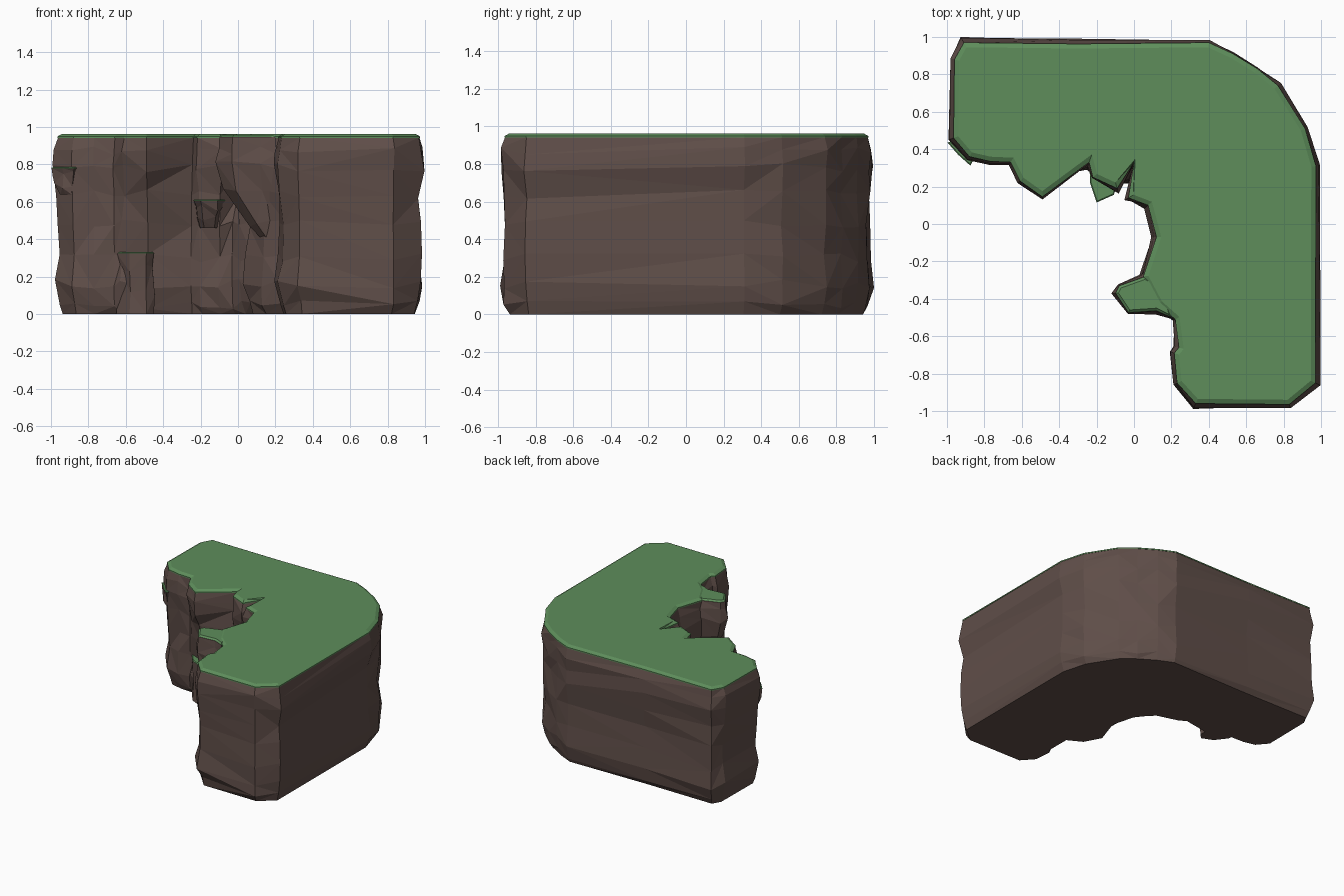
import bpy, bmesh, random
from mathutils import Vector

random.seed(4)
if "Cube" in bpy.data.objects:
    bpy.data.objects.remove(bpy.data.objects["Cube"], do_unlink=True)


def material(name, rgb):
    m = bpy.data.materials.new(name)
    m.use_nodes = True
    m.diffuse_color = (*rgb, 1)
    m.node_tree.nodes["Principled BSDF"].inputs["Base Color"].default_value = (*rgb, 1)
    return m


ROCK = material("brown rock", (0.115, 0.076, 0.066))
GRASS = material("green grass", (0.112, 0.27, 0.105))


def outward(points):
    """Mitred outward direction at each corner of a counter-clockwise outline."""
    result = []
    for i, p in enumerate(points):
        a = (p - points[i - 1]).normalized()
        b = (points[(i + 1) % len(points)] - p).normalized()
        na, nb = Vector((a.y, -a.x)), Vector((b.y, -b.x))
        result.append((na + nb) / max(0.6, 1 + na.dot(nb)))
    return result


def loft(name, rings, mat):
    """Skin a stack of rings, close both ends and split into flat facets."""
    bm = bmesh.new()
    loops = [[bm.verts.new(v) for v in ring] for ring in rings]
    n = len(loops[0])
    for low, high in zip(loops, loops[1:]):
        for i in range(n):
            j = (i + 1) % n
            a, b, c, d = low[i], low[j], high[j], high[i]
            if random.random() < 0.5:
                bm.faces.new((a, b, c))
                bm.faces.new((a, c, d))
            else:
                bm.faces.new((a, b, d))
                bm.faces.new((b, c, d))
    bm.faces.new(loops[0][::-1])
    bm.faces.new(loops[-1])
    bm.normal_update()
    bmesh.ops.triangulate(bm, faces=[f for f in bm.faces if len(f.verts) > 3],
                          ngon_method='EAR_CLIP')
    bmesh.ops.recalc_face_normals(bm, faces=bm.faces)
    mesh = bpy.data.meshes.new(name)
    bm.to_mesh(mesh)
    bm.free()
    mesh.materials.append(mat)
    obj = bpy.data.objects.new(name, mesh)
    bpy.context.collection.objects.link(obj)


def rock(name, outline, profile, rough, foot={}):
    """Rugged wall: profile lists (height, outward offset, x shift, scale about centre).
    foot moves chosen outline corners to new places towards the ground."""
    pts = [Vector(p) for p in outline]
    centre = sum(pts, Vector((0, 0))) / len(pts)
    rings = []
    for k, (z, off, shift, scale) in enumerate(profile):
        end = k in (0, len(profile) - 1)
        blend = min(1, max(0, (0.82 - z) / 0.45))
        level = [p.lerp(Vector(foot.get(i, p)), blend) for i, p in enumerate(pts)]
        ring = []
        for p, o in zip(level, outward(level)):
            q = centre + (p - centre) * scale + o * (off + random.uniform(-rough, rough) * (not end))
            dz = 0 if end else random.uniform(-0.025, 0.025)
            ring.append((q.x + shift, q.y, z + dz))
        rings.append(ring)
    loft(name, rings, ROCK)


def turf(name, outline, bottom, top, inset):
    """Grass cap with a chamfered rim."""
    pts = [Vector(p) for p in outline]
    out = outward(pts)
    mid = bottom + (top - bottom) * 0.4
    loft(name, [[(p.x - o.x * d, p.y - o.y * d, z) for p, o in zip(pts, out)]
                for z, d in ((bottom, 0), (mid, 0), (top, inset))], GRASS)


# Main L-shaped cliff; the ragged inner wall overhangs a smoother foot
cliff = [(0.33, -0.96), (0.83, -0.965), (0.97, -0.85), (0.973, 0.31),
         (0.915, 0.51), (0.77, 0.74), (0.66, 0.83), (0.53, 0.91), (0.4, 0.97),
         (-0.3, 0.963), (-0.91, 0.97), (-0.96, 0.88), (-0.965, 0.46),
         (-0.88, 0.36), (-0.77, 0.335), (-0.66, 0.33), (-0.61, 0.23),
         (-0.49, 0.145), (-0.24, 0.33), (-0.22, 0.25), (-0.09, 0.19),
         (0.0, 0.33), (-0.03, 0.14), (0.075, 0.1), (0.12, -0.07),
         (0.05, -0.28), (0.13, -0.43), (0.22, -0.51), (0.24, -0.66),
         (0.215, -0.69), (0.23, -0.85)]
foot = {16: (-0.62, 0.31), 17: (-0.48, 0.26), 18: (-0.25, 0.3), 19: (-0.2, 0.27),
        20: (-0.1, 0.24), 21: (-0.03, 0.22), 22: (0.02, 0.17), 27: (0.24, -0.49)}
rock("cliff", cliff,
     [(0, -0.028, 0, 1), (0.05, -0.004, 0, 1), (0.16, 0.016, 0, 1), (0.3, 0.002, 0, 1),
      (0.48, -0.002, 0, 1), (0.64, -0.002, 0, 1), (0.78, 0.014, 0, 1),
      (0.87, 0.01, 0, 1), (0.943, -0.003, 0, 1)], 0.014, foot)
turf("cliff_grass", cliff, 0.94, 0.963, 0.025)

# Overhanging spur, narrowing back into the wall as it goes down
spur = [(0.17, -0.34), (0.06, -0.28), (-0.08, -0.33), (-0.1, -0.37),
        (-0.03, -0.475), (0.12, -0.465), (0.2, -0.5)]
rock("spur", spur,
     [(0.38, 0, 0.15, 0.35), (0.48, 0, 0.1, 0.6), (0.65, 0, 0.015, 0.92),
      (0.8, 0.012, 0, 1), (0.88, 0.01, 0, 1), (0.945, 0, 0, 1)], 0.01)
turf("spur_grass", spur, 0.935, 0.957, 0.015)

# Grassy ledges stepping out of the inner wall: outline, bottom, top, foot scale
ledges = {
    "low_ledge": ([(-0.655, 0.42), (-0.65, 0.33), (-0.58, 0.24), (-0.49, 0.2),
                   (-0.45, 0.24), (-0.45, 0.42)], 0, 0.325, 1),
    "middle_ledge": ([(-0.24, 0.38), (-0.235, 0.22), (-0.2, 0.115), (-0.11, 0.155),
                      (-0.06, 0.26), (-0.06, 0.38)], 0.46, 0.605, 0.6),
    "high_ledge": ([(-0.88, 0.48), (-0.997, 0.435), (-0.94, 0.37), (-0.875, 0.312),
                    (-0.84, 0.38)], 0.64, 0.78, 0.5),
}
for name, (outline, low, high, base) in ledges.items():
    span = high - low
    rock(name, outline,
         [(low, 0, 0, base), (low + span * 0.35, 0, 0, (1 + base) / 2),
          (low + span * 0.75, 0, 0, 0.95), (high, 0, 0, 1)], 0.01)
    turf(name + "_grass", outline, high - 0.002, high + 0.006, 0.006)
